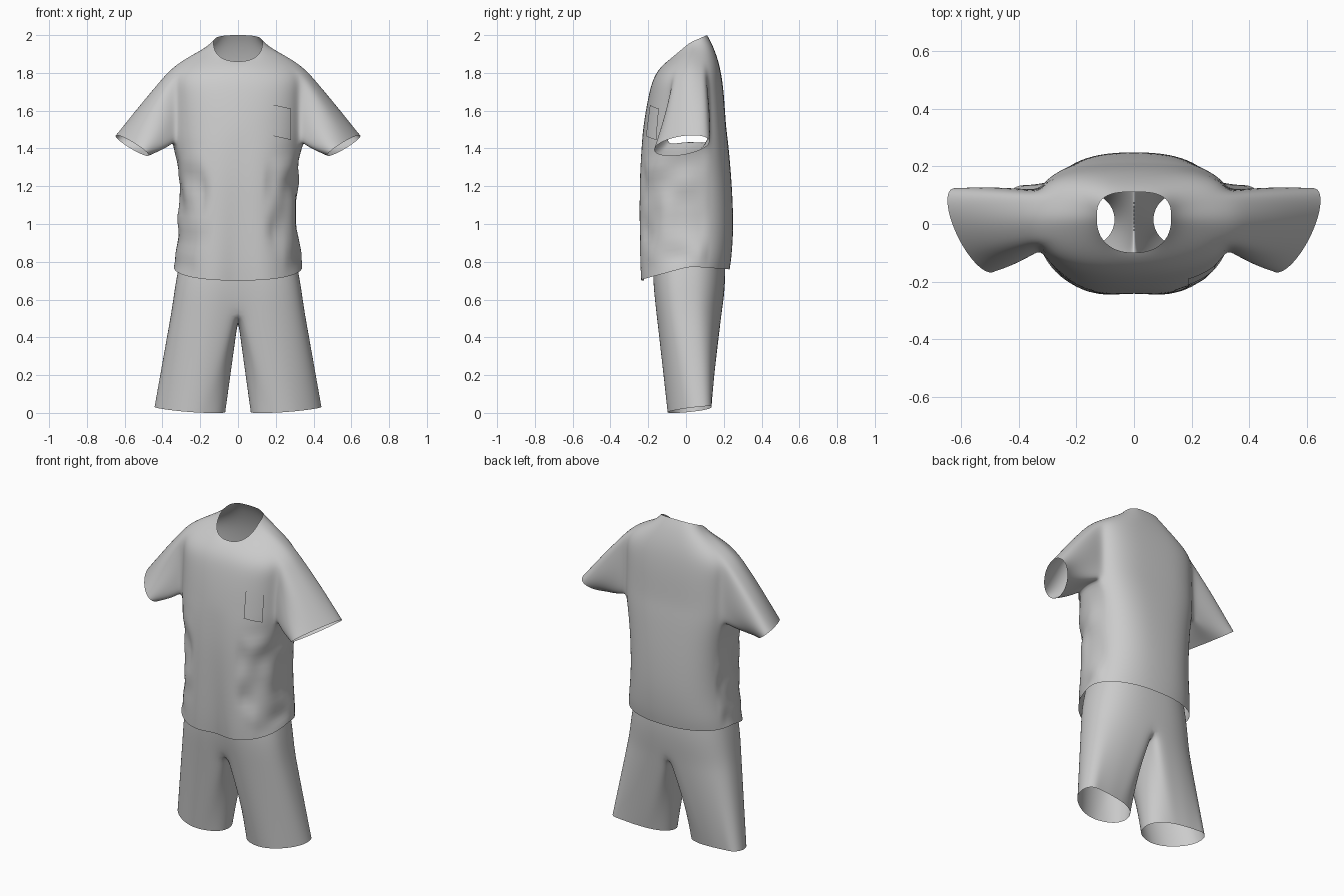
import bpy, bmesh
from math import sin, cos, pi, exp, radians
from mathutils import Vector

if "Cube" in bpy.data.objects:
    bpy.data.objects.remove(bpy.data.objects["Cube"])

N = 32  # columns round the body; column 0 is the +x side, 8 the back, 24 the front


def body_ring(bm, w, yf, yb, zf, zs, zb, yc=0.02, dip=0.0, pf=0.87, pb=0.7):
    """Rounded body section; pf and pb set how boxy the front and back are."""
    ring = []
    for i in range(N):
        t = 2 * pi * i / N
        c, s = cos(t), sin(t)
        p = pb if s > 0 else pf
        k = abs(s) ** p
        x = w * abs(c) ** p * (1 if c > 0 else -1)
        if i in (8, 24):
            x = 0.0
        y = yc + ((yb if s > 0 else yf) - yc) * k
        if s < 0:
            y += dip * exp(-(x / 0.08) ** 2)
        z = zs + ((zb if s > 0 else zf) - zs) * k
        ring.append(bm.verts.new((x, y, z)))
    return ring


def bridge(bm, a, b, skip=()):
    n = len(a)
    for i in range(n):
        if i not in skip:
            j = (i + 1) % n
            bm.faces.new((a[i], a[j], b[j], b[i]))


def loft_to(bm, loop, target, steps, bulge=0.0):
    """Extend an open loop in straight steps to target points, swelling midway."""
    start = [v.co.copy() for v in loop]
    prev = loop
    for k in range(1, steps + 1):
        f = k / steps
        pts = [p.lerp(q, f) for p, q in zip(start, target)]
        mid = sum(pts, Vector()) / len(pts)
        ring = [bm.verts.new(p + (p - mid) * bulge * sin(pi * f)) for p in pts]
        bridge(bm, prev, ring)
        prev = ring


def finish(bm, name, levels=1):
    bmesh.ops.recalc_face_normals(bm, faces=bm.faces)
    me = bpy.data.meshes.new(name)
    bm.to_mesh(me)
    bm.free()
    me.shade_smooth()
    ob = bpy.data.objects.new(name, me)
    bpy.context.collection.objects.link(ob)
    if levels:
        ob.modifiers.new("smooth", 'SUBSURF').levels = levels
        ob.modifiers["smooth"].render_levels = levels
    return ob


# Shirt body: half width, front y, back y, front z, side z, back z
rows = [
    (.342, -.258, .232, .70, .775, .76),
    (.335, -.262, .243, .79, .84, .83),
    (.312, -.264, .252, .95, .97, .97),
    (.310, -.262, .248, 1.12, 1.13, 1.13),
    (.320, -.256, .238, 1.27, 1.30, 1.28),
    (.345, -.242, .224, 1.41, 1.45, 1.43),
    (.346, -.230, .213, 1.49, 1.54, 1.51),
    (.346, -.218, .207, 1.575, 1.64, 1.60),
    (.348, -.203, .200, 1.66, 1.74, 1.70),
    (.350, -.182, .187, 1.75, 1.833, 1.80),
    (.255, -.155, .167, 1.805, 1.893, 1.88),
    (.165, -.120, .138, 1.845, 1.932, 1.955),
    (.130, -.100, .112, 1.86, 1.96, 2.00),
]
ARM0, ARM1 = 5, 9  # rows spanned by the armholes
bm = bmesh.new()
rings = []
for n, r in enumerate(rows):
    low = max(0, 1 - n / 6)
    rings.append(body_ring(bm, *r, dip=.045 * low, pb=.67 + .22 * low))
for n in range(len(rings) - 1):
    hole = (30, 31, 0, 1, 14, 15, 16, 17) if ARM0 <= n < ARM1 else ()
    bridge(bm, rings[n], rings[n + 1], hole)

# Sleeves: grow from each armhole to a tilted oval cuff
path = ([(ARM1, c) for c in (0, -1, -2)] + [(r, -2) for r in (8, 7, 6)]
        + [(ARM0, c) for c in (-2, -1, 0, 1, 2)] + [(r, 2) for r in (6, 7, 8)]
        + [(ARM1, c) for c in (2, 1)])
centre, a, b = Vector((.56, -.022, 1.415)), Vector((.075, .03, .055)), Vector((-.05, -.147, -.012))
for side in (1, -1):
    loop = [rings[r][(c if side > 0 else 16 - c) % N] for r, c in path]
    cuff = []
    for k in range(16):
        t = 2 * pi * k / 16
        p = centre + a * cos(t) + b * sin(t)
        cuff.append(Vector((p.x * side, p.y, p.z)))
    loft_to(bm, loop, cuff, 5, .05)
shirt = finish(bm, "shirt", 2)

# Loose folds down the sides of the shirt
group = shirt.vertex_groups.new(name="folds")
for v in shirt.data.vertices:
    x, y, z = v.co
    if .17 < abs(x) < .36 and y < .1 and .8 < z < 1.38:
        group.add([v.index], 1.0, 'REPLACE')
tex = bpy.data.textures.new("fold_noise", 'CLOUDS')
tex.noise_scale = 0.14
tex.noise_depth = 0
folds = shirt.modifiers.new("folds", 'DISPLACE')
folds.texture = tex
folds.vertex_group = "folds"
folds.strength = 0.03

# Chest pocket draped on the shirt front
bm = bmesh.new()
M = 8
grid = [[bm.verts.new((.185 + .09 * i / M, -.5, 1.63 - .165 * j / M - .02 * i / M))
         for i in range(M + 1)] for j in range(M + 1)]
for j in range(M):
    for i in range(M):
        bm.faces.new((grid[j][i], grid[j + 1][i], grid[j + 1][i + 1], grid[j][i + 1]))
pocket = finish(bm, "chest_pocket", 0)
wrap = pocket.modifiers.new("drape", 'SHRINKWRAP')
wrap.target = shirt
wrap.wrap_method = 'PROJECT'
wrap.use_project_y = True
wrap.use_positive_direction = True
wrap.wrap_mode = 'ABOVE_SURFACE'
wrap.offset = 0.008

# Shorts: hip section, open at the waist
bm = bmesh.new()
hips = [
    (.275, -.170, .190, 1.0, 1.0, 1.0, .01, .0),
    (.295, -.178, .205, .86, .86, .86, .01, .0),
    (.325, -.182, .210, .73, .73, .73, .0, .01),
    (.340, -.177, .203, .63, .63, .63, .005, .02),
    (.353, -.168, .192, .54, .54, .54, .015, .03),
]
prev = None
for r in hips:
    ring = body_ring(bm, *r, pf=.75, pb=.82)
    if prev:
        bridge(bm, prev, ring)
    prev = ring

# Crotch seam from back to front, shared by both legs
back, front = prev[8], prev[24]
seam = [bm.verts.new(back.co.lerp(front.co, k / 6) - Vector((0, 0, .05 * sin(pi * k / 6))))
        for k in range(1, 6)]

# Legs: each hip half plus the seam, flaring to a wide hem swept back at the outside
for side in (1, -1):
    half = [prev[(c if side > 0 else 16 - c) % N] for c in range(-8, 9)]
    angles = [-110 + 220 * k / 16 for k in range(17)] + [110 + 140 * k / 6 for k in range(1, 6)]
    hem = []
    for d in angles:
        c, s = cos(radians(d)), sin(radians(d))
        x = .253 + .19 * (abs(c) ** .9) * (1 if c > 0 else -1)
        y = .015 + .115 * (abs(s) ** .9) * (1 if s > 0 else -1) + .055 * max(c, 0)
        hem.append(Vector((x * side, min(y, .135), .014 + .1 * y + .06 * (x - .25))))
    loft_to(bm, half + seam, hem, 6)
finish(bm, "shorts", 2)
